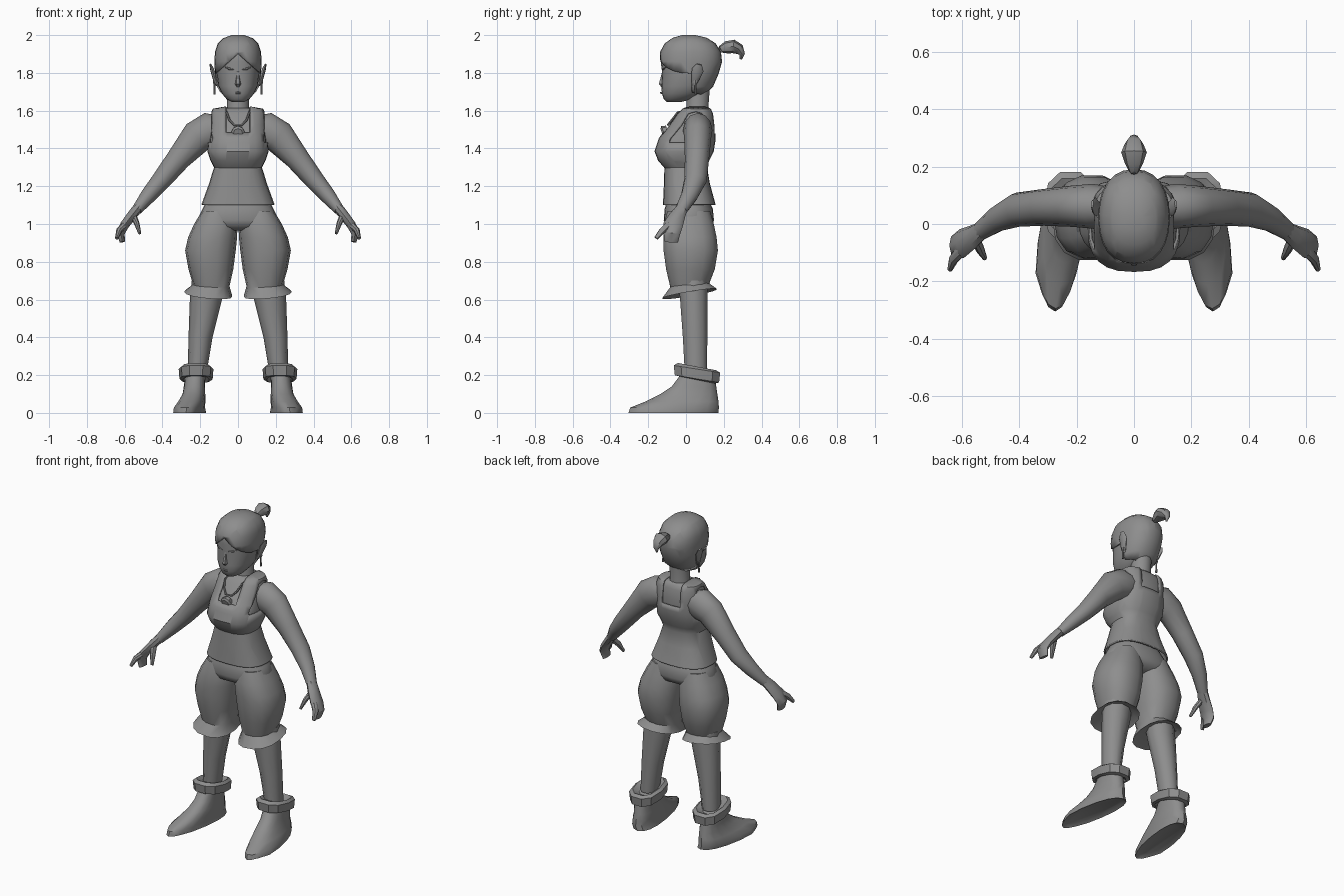
import bpy, bmesh, math
from mathutils import Vector

grey = bpy.data.materials.new("plain_grey")
grey.diffuse_color = (0.27, 0.27, 0.27, 1)


def finish(name, bm, angle=40, recalc=True):
    if recalc:
        bmesh.ops.recalc_face_normals(bm, faces=bm.faces)
    me = bpy.data.meshes.new(name)
    bm.to_mesh(me)
    bm.free()
    me.materials.append(grey)
    ob = bpy.data.objects.new(name, me)
    bpy.context.collection.objects.link(ob)
    bpy.ops.object.select_all(action='DESELECT')
    ob.select_set(True)
    bpy.context.view_layer.objects.active = ob
    bpy.ops.object.shade_smooth_by_angle(angle=math.radians(angle))
    return ob


def skin(rings, caps=True):
    """Bridge equal-sized rings of points into a tube."""
    bm = bmesh.new()
    vs = [[bm.verts.new(p) for p in r] for r in rings]
    n = len(vs[0])
    for a, b in zip(vs, vs[1:]):
        for i in range(n):
            j = (i + 1) % n
            bm.faces.new((a[i], a[j], b[j], b[i]))
    if caps:
        bm.faces.new(vs[0][::-1])
        bm.faces.new(vs[-1])
    return bm


def level(z, x0, x1, y0, y1, n=20, e=0.85, tilt=(0, 0)):
    """Horizontal rounded ring between x0..x1 and y0..y1, tilted in x and y."""
    pts = []
    for i in range(n):
        a = 2 * math.pi * i / n
        c, s = math.cos(a), math.sin(a)
        c, s = (math.copysign(abs(v) ** e, v) for v in (c, s))
        pts.append(Vector(((x0 + x1) / 2 + c * (x1 - x0) / 2,
                           (y0 + y1) / 2 + s * (y1 - y0) / 2,
                           z + tilt[0] * c + tilt[1] * s)))
    return pts


def mirrored(rings, s):
    return [[Vector((p.x * s, p.y, p.z)) for p in r] for r in rings]


def tube(path, n=10):
    """Rings along a path of (x, y, z, width radius, depth radius)."""
    P = [Vector(p[:3]) for p in path]
    rings = []
    for i, p in enumerate(path):
        t = (P[min(i + 1, len(P) - 1)] - P[max(i - 1, 0)]).normalized()
        ref = Vector((0, 1, 0)) if abs(t.y) < 0.9 else Vector((0, 0, 1))
        u = t.cross(ref).normalized()
        w = t.cross(u)
        rings.append([P[i] + u * p[3] * math.cos(2 * math.pi * k / n)
                      + w * p[4] * math.sin(2 * math.pi * k / n) for k in range(n)])
    return rings


def shell(name, rings, cuts, drop, thick):
    """Surface cut along planes, with faces dropped by rule, then thickened."""
    bm = skin(rings)
    for co, no in cuts:
        bmesh.ops.bisect_plane(bm, geom=bm.verts[:] + bm.edges[:] + bm.faces[:],
                               plane_co=co, plane_no=no)
    bad = [f for f in bm.faces if drop(f.calc_center_median())]
    bmesh.ops.delete(bm, geom=bad, context='FACES')
    ob = finish(name, bm, recalc=False)
    m = ob.modifiers.new("thickness", 'SOLIDIFY')
    m.thickness, m.offset = thick, 1


# Head and neck
head = [level(z, -r, r, a, b, 24, 0.88) for z, r, a, b in [
    (1.645, .03, -.10, -.03), (1.66, .06, -.117, .03), (1.69, .085, -.127, .09),
    (1.73, .104, -.131, .135), (1.80, .113, -.126, .165), (1.86, .116, -.134, .182),
    (1.91, .113, -.128, .176), (1.95, .100, -.106, .150), (1.977, .072, -.068, .108),
    (1.991, .03, -.02, .05)]]
finish("head", skin(head), 60)
finish("neck", skin([level(z, -r, r, a, b, 14, 1) for z, r, a, b in [
    (1.56, .075, -.01, .13), (1.62, .058, .0, .12), (1.75, .058, .0, .13)]]))

# Hair cap parted over the forehead
shell("hair", head,
      [((0, 0, 1.9), (.9, 0, 1)), ((0, 0, 1.9), (-.9, 0, 1)),
       ((0, .03, 0), (0, 1, 0)), ((0, 0, 1.71), (0, .25, 1))],
      lambda c: (c.y < .03 and c.z < 1.9 - .9 * abs(c.x)) or c.z + .25 * c.y < 1.71,
      .009)

# Top knot
finish("top_knot", skin(tube([(0, .15, 1.905, .02, .02), (0, .185, 1.925, .018, .02),
                              (0, .215, 1.935, .033, .033), (0, .25, 1.94, .045, .036),
                              (0, .28, 1.925, .032, .03), (0, .297, 1.90, .017, .015),
                              (0, .29, 1.872, .005, .006)], 8)))

# Nose, mouth
finish("nose", skin([level(z, -r, r, y, -.10, 6, 1) for z, r, y in [
    (1.725, .012, -.132), (1.74, .018, -.147), (1.79, .009, -.133), (1.83, .006, -.122)]]))
finish("mouth", skin(tube([(-.025, -.118, 1.693, .003, .004), (0, -.132, 1.695, .006, .006),
                           (.025, -.118, 1.693, .003, .004)], 6)))

# Torso under the tank top
body = [(1.10, .185, -.113, .148), (1.21, .145, -.108, .118), (1.30, .118, -.106, .103),
        (1.34, .138, -.140, .115), (1.385, .153, -.158, .138), (1.45, .148, -.136, .148),
        (1.52, .140, -.085, .148), (1.58, .137, -.043, .140), (1.603, .128, -.018, .130),
        (1.614, .062, .0, .12)]
body = [level(z, -r, r, a, b, 24, 0.75) for z, r, a, b in body]
finish("torso", skin(body[1:]), 50)

# Tank top with square neckline front and back, and armholes
shell("tank_top", body,
      [((x, 0, 0), (1, 0, 0)) for x in (-.132, -.062, .062, .132)]
      + [((0, 0, z), (0, 0, 1)) for z in (1.105, 1.43, 1.48)],
      lambda c: (abs(c.x) < .062 and c.z > 1.48) or (abs(c.x) > .132 and c.z > 1.43)
      or c.z < 1.102, .009)

# Necklace cord and pendant
cord = [(-.058, .03, 1.615), (-.06, -.045, 1.59), (-.045, -.075, 1.55), (-.02, -.095, 1.525),
        (.02, -.095, 1.525), (.045, -.075, 1.55), (.06, -.045, 1.59), (.058, .03, 1.615)]
finish("necklace", skin(tube([(*p, .006, .006) for p in cord], 6)))
finish("pendant", skin(tube([(0, -.095, 1.495, .028, .028), (0, -.118, 1.485, .036, .036),
                             (0, -.128, 1.482, .024, .024)], 8)), 25)

# Pelvis part of the trousers
finish("trouser_seat", skin([level(z, -r, r, a, b, 24, .85) for z, r, a, b in [
    (1.14, .155, -.095, .115), (1.08, .188, -.113, .142), (1.02, .218, -.118, .148),
    (.985, .20, -.105, .135), (.965, .10, -.06, .08)]]), 60)

for s, side in ((-1, "left"), (1, "right")):
    # Baggy trouser leg with flared hem
    leg = [level(z, x0, x1, a, b, 14, .85, t) for z, x0, x1, a, b, t in [
        (1.07, .02, .19, -.10, .13, (0, 0)), (1.0, .002, .232, -.12, .15, (0, 0)),
        (.93, .005, .264, -.123, .165, (0, 0)), (.86, .012, .28, -.122, .172, (0, 0)),
        (.76, .025, .262, -.108, .155, (0, 0)), (.675, .045, .238, -.085, .125, (.005, .01)),
        (.63, .03, .285, -.128, .165, (.012, .025)),
        (.65, .06, .26, -.08, .13, (.01, .02))]]
    finish(side + "_trouser_leg", skin(mirrored(leg, s)))

    # Shin
    shin = [level(z, x0, x1, a, b, 10, 1) for z, x0, x1, a, b in [
        (.70, .07, .245, -.045, .12), (.60, .085, .255, -.035, .118),
        (.40, .135, .262, -.02, .116), (.22, .165, .266, -.01, .115)]]
    finish(side + "_shin", skin(mirrored(shin, s)))

    # Rolled ankle cuff
    cuff = [level(z, .222 - r, .222 + r, .058 - d, .058 + d, 10, .8, (0, -.02))
            for z, r, d in [(.215, .05, .06), (.175, .07, .1), (.18, .088, .122),
                            (.232, .092, .128), (.245, .075, .105), (.225, .045, .06)]]
    finish(side + "_ankle_cuff", skin(mirrored(cuff, s)), 30)

    # Shoe, narrow at the toe, with a recessed sole
    shoe = [level(z, x0, x1, a, b, 16, .85) for z, x0, x1, a, b in [
        (0, .193, .350, -.305, .172), (.028, .193, .345, -.295, .174),
        (.06, .185, .325, -.215, .172), (.10, .18, .30, -.135, .166),
        (.14, .175, .287, -.075, .160), (.20, .172, .28, -.03, .150)]]
    for k, r in enumerate(shoe):
        for p in r:
            heel = max(0, min(1, (p.y + .16) / .33))
            toe = max(0, min(1, (-.16 - p.y) / .145))
            f = max(0, 1 - k / 4)
            p.x += f * (-.05 * heel + .005 * toe)
            p.x += (.272 - p.x) * .35 * toe * f
    bm = skin(mirrored(shoe, s))
    bm.normal_update()
    sole = min(bm.faces, key=lambda f: f.calc_center_median().z)
    bmesh.ops.inset_region(bm, faces=[sole], thickness=.022)
    bmesh.ops.translate(bm, verts=sole.verts[:], vec=(0, 0, .012))
    finish(side + "_shoe", bm)

    # Arm
    arm = tube([(.09, .06, 1.505, .07, .07), (.145, .062, 1.495, .098, .078),
                (.215, .062, 1.462, .088, .072), (.315, .058, 1.345, .064, .064),
                (.405, .05, 1.232, .052, .060), (.475, .018, 1.15, .042, .045),
                (.535, -.025, 1.075, .028, .033)], 12)
    finish(side + "_arm", skin(mirrored(arm, s)), 60)

    # Hand: palm with fingers, index finger and thumb
    digits = {
        "hand": [(.53, -.022, 1.085, .027, .032), (.562, -.045, 1.045, .026, .042),
                 (.60, -.068, .995, .024, .052), (.622, -.075, .95, .022, .044),
                 (.612, -.078, .905, .014, .036)],
        "index_finger": [(.595, -.085, 1.0, .02, .022), (.63, -.125, .965, .016, .018),
                         (.642, -.158, .925, .009, .011)],
        "thumb": [(.555, -.05, 1.045, .018, .02), (.535, -.09, 1.0, .014, .018),
                  (.52, -.118, .95, .008, .01)]}
    for part, path in digits.items():
        finish(side + "_" + part, skin(mirrored(tube(path, 8), s)))

    # Ear and drop earring
    ear = tube([(.108, .04, 1.735, .010, .012), (.122, .05, 1.77, .012, .022),
                (.136, .062, 1.815, .011, .032), (.146, .07, 1.845, .005, .014)], 8)
    finish(side + "_ear", skin(mirrored(ear, s)))
    drop = tube([(.125, .05, 1.77, .006, .008), (.125, .05, 1.75, .008, .012),
                 (.125, .05, 1.74, .005, .005), (.125, .05, 1.685, .006, .007)], 6)
    finish(side + "_earring", skin(mirrored(drop, s)))

    # Closed eyelid
    lid = tube([(.022, -.124, 1.818, .002, .004), (.045, -.119, 1.822, .007, .008),
                (.072, -.104, 1.832, .002, .004)], 6)
    finish(side + "_eyelid", skin(mirrored(lid, s)))
